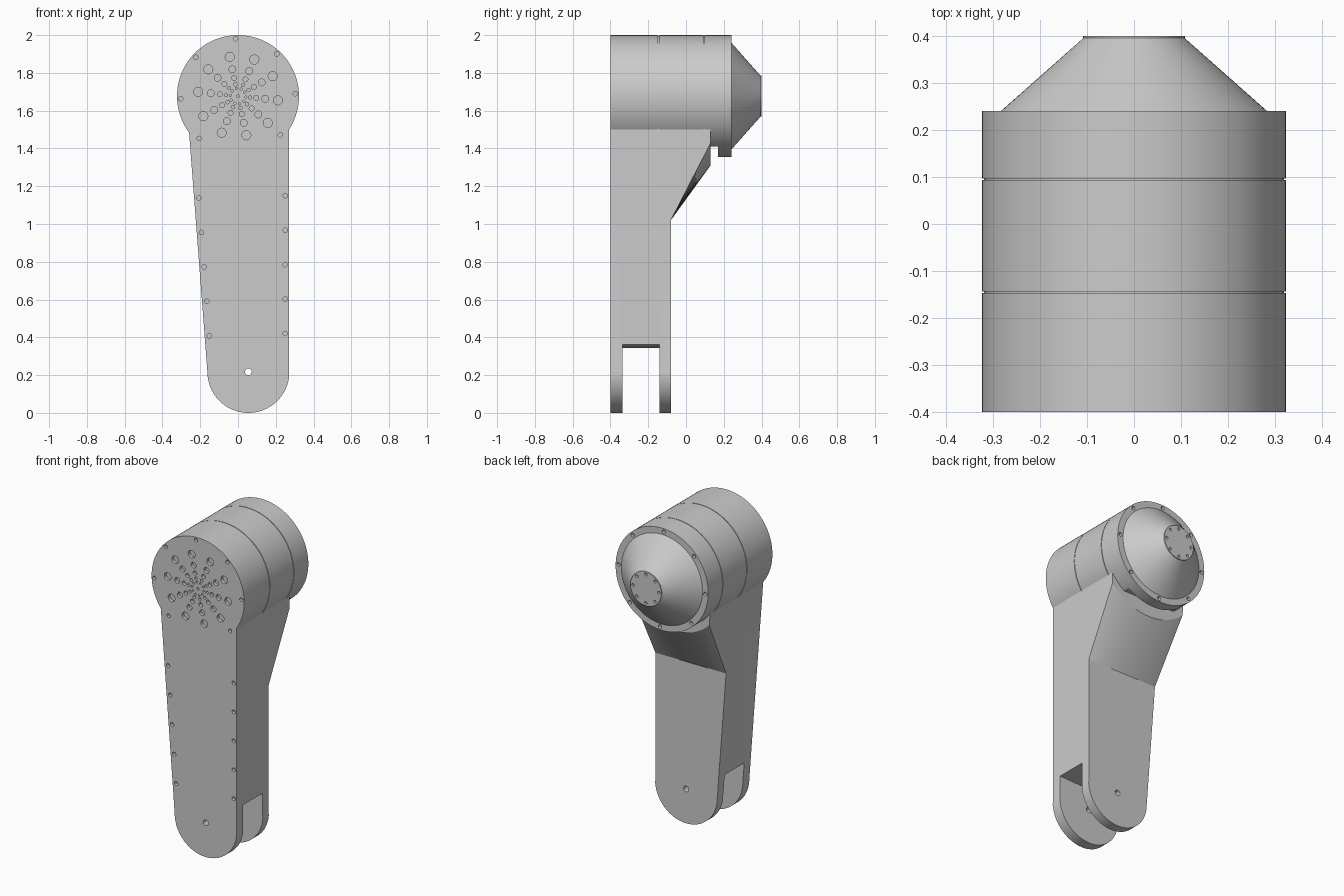
import bpy, bmesh, math
from mathutils import Matrix, Vector

if "Cube" in bpy.data.objects:
    bpy.data.objects.remove(bpy.data.objects["Cube"])

CX, CZ, R = 0.0, 1.677, 0.323      # head axis and radius
PX, PZ, PR = 0.055, 0.217, 0.217   # lower pivot and rounded end
FRONT, BACK = -0.4, -0.08          # arm thickness along y
TOP = 1.505                        # arm top, hidden inside the head

mat = bpy.data.materials.new("plain grey")
mat.diffuse_color = (0.6, 0.6, 0.6, 1)
mat.use_nodes = True
mat.node_tree.nodes["Principled BSDF"].inputs["Base Color"].default_value = mat.diffuse_color


def finish(name, bm):
    bmesh.ops.recalc_face_normals(bm, faces=bm.faces)
    me = bpy.data.meshes.new(name)
    bm.to_mesh(me)
    bm.free()
    ob = bpy.data.objects.new(name, me)
    bpy.context.collection.objects.link(ob)
    me.materials.append(mat)
    return ob


def skin(name, rings, closed=False):
    """Join equal point loops into a closed solid."""
    bm = bmesh.new()
    vs = [[bm.verts.new(p) for p in ring] for ring in rings]
    n = len(vs[0])
    for a, b in zip(vs, vs[1:]):
        for i in range(n):
            j = (i + 1) % n
            bm.faces.new((a[i], a[j], b[j], b[i]))
    bm.faces.new(vs[0])
    bm.faces.new(vs[-1])
    return finish(name, bm)


def boolean(ob, other, op):
    bpy.context.view_layer.objects.active = ob
    m = ob.modifiers.new(op, 'BOOLEAN')
    m.operation, m.object, m.solver = op, other, 'EXACT'
    bpy.ops.object.modifier_apply(modifier=m.name)
    bpy.data.objects.remove(other)


def left_edge(z):
    return -0.162 - 0.0765 * (z - PZ)


# Head: turned profile with two thin grooves, flange, cone and end cap
g, w = 0.004, 0.002
profile = [(FRONT, R), (-0.145 - w, R), (-0.145 - w, R - g), (-0.145 + w, R - g),
           (-0.145 + w, R), (0.095 - w, R), (0.095 - w, R - g), (0.095 + w, R - g),
           (0.095 + w, R), (0.24, R), (0.24, 0.283), (0.395, 0.108), (0.4, 0.108)]
N = 96
arm = skin("robot_arm_link", [
    [(CX + r * math.cos(2 * math.pi * i / N), y, CZ + r * math.sin(2 * math.pi * i / N))
     for i in range(N)] for y, r in profile])

# Clearance under the head, ahead of the flange
bm = bmesh.new()
bmesh.ops.create_cube(bm, size=1, matrix=Matrix.Translation((0, 0.15, 1.31)) @
                      Matrix.Diagonal((1, 0.04, 0.2, 1)))
boolean(arm, finish("clearance_cutter", bm), 'DIFFERENCE')

# Tapered arm with a rounded lower end
outline = [(left_edge(TOP), TOP)]
outline += [(PX + PR * math.cos(a), PZ + PR * math.sin(a))
            for a in (math.pi * (1 + i / 40) for i in range(41))]
outline[-1] = (0.27, PZ)
outline.append((0.27, TOP))
beam = skin("beam", [[(x, y, z) for x, z in outline] for y in (FRONT, BACK)])

# Gusset blending from a straight edge on the arm to an arc under the head
sections = []
M = 24
for i in range(M + 1):
    t = i / M
    def px(z):
        return left_edge(z) * (1 - t) + 0.27 * t
    zc = 1.4
    for _ in range(20):
        zc = CZ - math.sqrt(0.367 ** 2 - px(zc) ** 2)
    sections.append([(px(z), y, z) for y, z in
                     ((-0.2, 1.02), (BACK, 1.02), (0.13, zc), (0.13, TOP), (-0.2, TOP))])
gusset = skin("gusset", sections)
boolean(beam, gusset, 'UNION')
boolean(arm, beam, 'UNION')

# Fork slot at the lower end, with a slightly sloping roof
slot = skin("slot_cutter", [[(-0.4, y, -0.1), (0.4, y, -0.1), (0.4, y, 0.366), (-0.4, y, 0.335)]
                            for y in (-0.335, -0.14)])
boolean(arm, slot, 'DIFFERENCE')

# Holes: (x, z, radius, y start, y end)
holes = [(PX, PZ, 0.018, -0.5, 0.0)]


def ring(count, rad, r, start, y0, y1, skip=()):
    for k in range(count):
        if k not in skip:
            a = math.radians(start + 360 * k / count)
            holes.append((CX + rad * math.cos(a), CZ + rad * math.sin(a), r, y0, y1))


F0, F1 = FRONT - 0.02, FRONT + 0.02
for rad, r in ((0.212, 0.024), (0.145, 0.018), (0.097, 0.013), (0.064, 0.009), (0.041, 0.006)):
    ring(10, rad, r, 30, F0, F1)                       # front vent pattern
holes.append((CX, CZ, 0.008, F0, F1))
ring(8, 0.304, 0.012, 2.5, F0, F1, skip=(6,))          # front rim bolts
ring(8, 0.303, 0.012, 2.5, 0.22, 0.26)                 # rear flange bolts
ring(8, 0.09, 0.009, 0, 0.385, 0.42)                   # end cap bolts
for k in range(5):                                     # bolts along both arm edges
    z = 0.42 + 0.1825 * k
    holes.append((0.25, z, 0.012, F0, F1))
    holes.append((left_edge(z) + 0.026, z - 0.012, 0.012, F0, F1))

bm = bmesh.new()
turn = Matrix.Rotation(math.pi / 2, 4, 'X')
for x, z, r, y0, y1 in holes:
    bmesh.ops.create_cone(bm, cap_ends=True, segments=20 if r > 0.011 else 12,
                          radius1=r, radius2=r, depth=y1 - y0,
                          matrix=Matrix.Translation((x, (y0 + y1) / 2, z)) @ turn)
boolean(arm, finish("hole_cutters", bm), 'DIFFERENCE')

# Smooth round surfaces, keep edges crisp
bpy.ops.object.select_all(action='DESELECT')
arm.select_set(True)
bpy.context.view_layer.objects.active = arm
bpy.ops.object.shade_smooth_by_angle(angle=math.radians(25))
